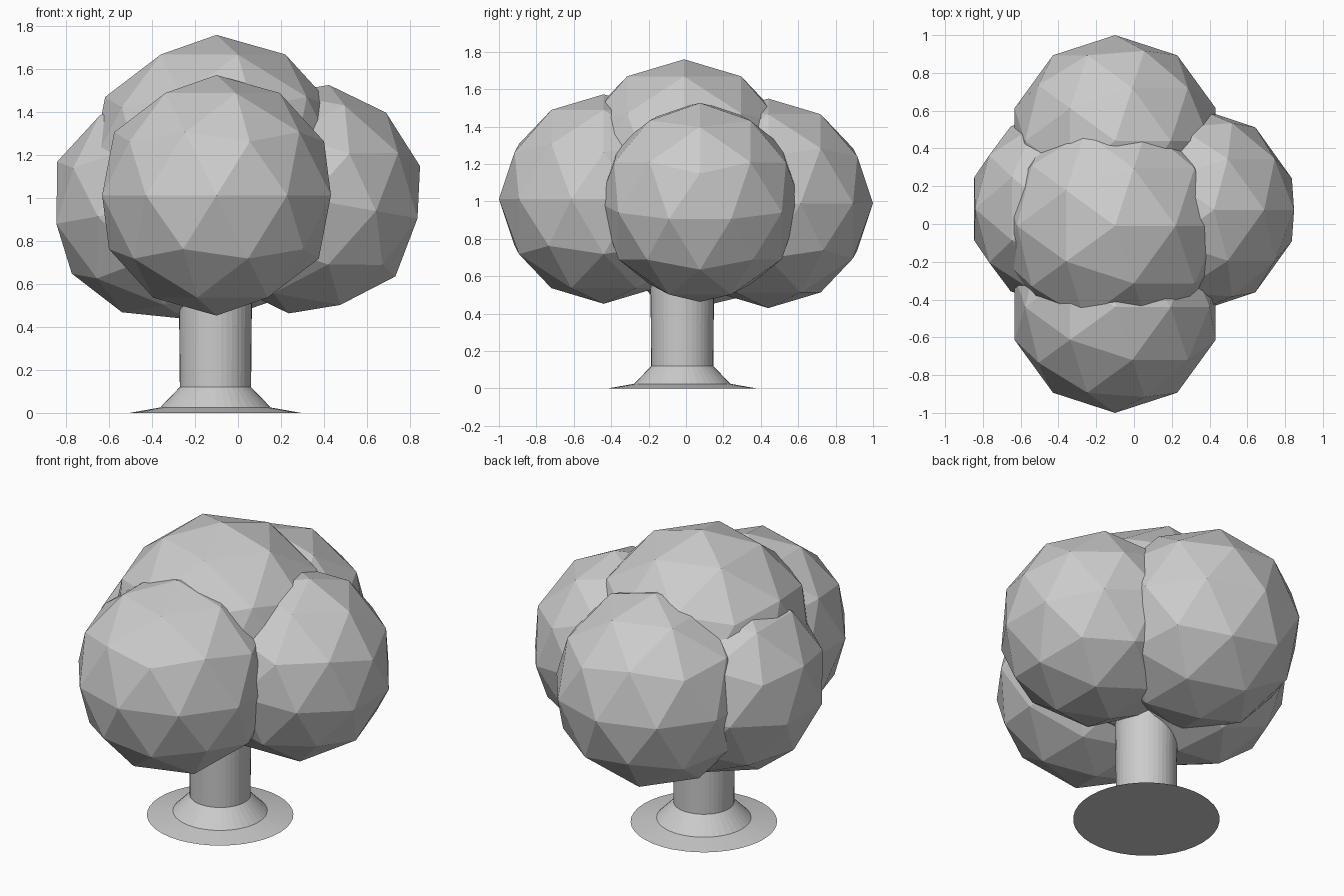
import bpy, bmesh
from math import radians, sin, cos, tau
from mathutils import Matrix, Vector

cube = bpy.data.objects.get("Cube")
if cube:
    bpy.data.objects.remove(cube, do_unlink=True)

# One plain grey for the whole model
grey = bpy.data.materials.new("plain grey")
grey.use_nodes = True
colour = (0.6, 0.6, 0.6, 1)
grey.diffuse_color = colour
grey.node_tree.nodes["Principled BSDF"].inputs["Base Color"].default_value = colour


def add_object(name, bm):
    bmesh.ops.recalc_face_normals(bm, faces=bm.faces)
    mesh = bpy.data.meshes.new(name)
    bm.to_mesh(mesh)
    bm.free()
    mesh.materials.append(grey)
    obj = bpy.data.objects.new(name, mesh)
    bpy.context.collection.objects.link(obj)
    return obj


def leaf_clump(name, centre, radius, tilt=0):
    """Faceted ball, tipped sideways about the y axis."""
    bm = bmesh.new()
    bmesh.ops.create_icosphere(bm, subdivisions=2, radius=radius)
    turn = Matrix.Translation(centre) @ Matrix.Rotation(radians(tilt), 4, "Y")
    bm.transform(turn)
    return add_object(name, bm)


def turned(name, centre, profile, sides):
    """Closed solid of revolution from (radius, height) pairs."""
    bm = bmesh.new()
    rings = []
    for r, z in profile:
        rings.append([bm.verts.new(Vector((centre[0] + r * cos(tau * i / sides),
                                           centre[1] + r * sin(tau * i / sides), z)))
                      for i in range(sides)])
    for low, high in zip(rings, rings[1:]):
        for i in range(sides):
            j = (i + 1) % sides
            bm.faces.new((low[i], low[j], high[j], high[i]))
    bm.faces.new(rings[0])
    bm.faces.new(rings[-1])
    return add_object(name, bm)


# Foliage: crown in the middle with four clumps around it
leaf_clump("crown_foliage", (-0.1, -0.01, 1.15), 0.61)
leaf_clump("front_foliage", (-0.1, -0.44, 1.013), 0.56)
leaf_clump("back_foliage", (-0.1, 0.44, 0.99), 0.56)
leaf_clump("left_foliage", (0.33, 0.075, 0.995), 0.54, 10)
leaf_clump("right_foliage", (-0.34, 0.08, 0.97), 0.54, -10)

# Trunk flaring into a thin round foot
turned("trunk", (-0.105, -0.02),
       [(0.4, 0), (0.258, 0.025), (0.166, 0.12), (0.172, 0.75)], 40)
